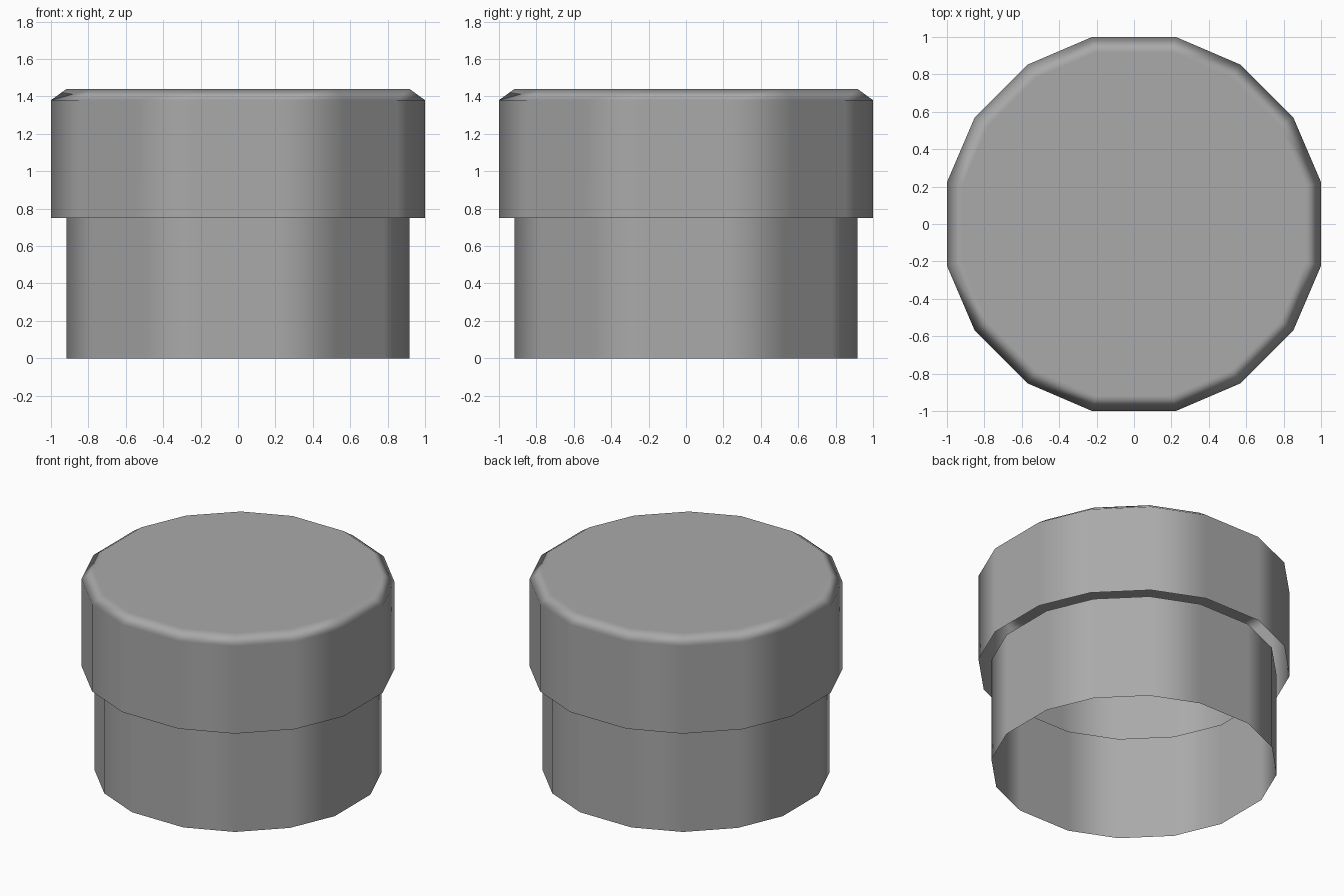
import bpy
import bmesh
from math import cos, sin, radians

cube = bpy.data.objects.get("Cube")
if cube:
    bpy.data.objects.remove(cube, do_unlink=True)

grey = bpy.data.materials.new("plain_grey")
grey.use_nodes = True
grey.diffuse_color = (0.4, 0.4, 0.4, 1)
grey.node_tree.nodes["Principled BSDF"].inputs["Base Color"].default_value = (0.4, 0.4, 0.4, 1)

# Sixteen-sided outline, scaled so its flat sides lie at distance 1
CORNERS = [quarter * 90 + a for quarter in range(4) for a in (12.6, 33.8, 56.2, 77.4)]
OUTLINE = [(cos(radians(a)) * 1.0247, sin(radians(a)) * 1.0247) for a in CORNERS]


def shell(name, profile, closed_top=False):
    """Loft the outline through (scale, height) rings, leaving the bottom open."""
    bm = bmesh.new()
    rings = [[bm.verts.new((x * s, y * s, z)) for x, y in OUTLINE] for s, z in profile]
    for low, high in zip(rings, rings[1:]):
        for i in range(len(low)):
            j = (i + 1) % len(low)
            bm.faces.new((low[i], low[j], high[j], high[i]))
    if closed_top:
        bm.faces.new(rings[-1])
    for face in bm.faces:
        face.smooth = True
    mesh = bpy.data.meshes.new(name)
    bm.to_mesh(mesh)
    bm.free()
    mesh.materials.append(grey)
    obj = bpy.data.objects.new(name, mesh)
    bpy.context.collection.objects.link(obj)
    # Keep the large flat faces flat and let the narrow bevel blend
    obj.modifiers.new("weighted_normals", "WEIGHTED_NORMAL").weight = 100
    return obj


# Lower tube, open at both ends
shell("lower_tube", [(0.917, 0), (0.917, 0.75)])
# Hollow cap with a bevelled top edge, open below
shell("cap", [(1, 0.75), (1, 1.38), (0.917, 1.44)], closed_top=True)
